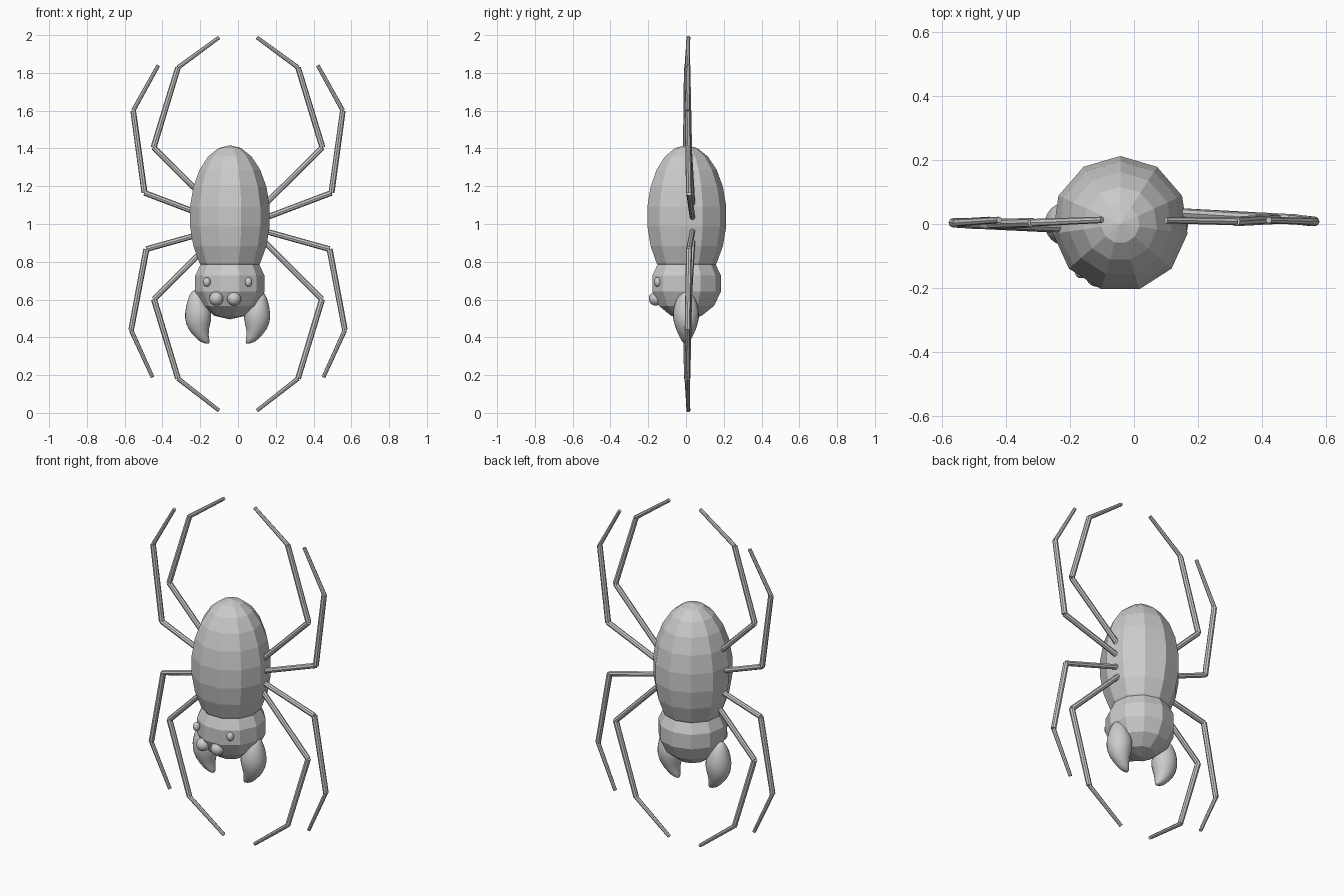
import bpy, bmesh, math
from mathutils import Vector, Matrix

if "Cube" in bpy.data.objects:
    bpy.data.objects.remove(bpy.data.objects["Cube"])

CX = -0.043  # body centre line


def make_object(name, bm, smooth=False):
    bmesh.ops.recalc_face_normals(bm, faces=bm.faces[:])
    for f in bm.faces:
        f.smooth = smooth
    mesh = bpy.data.meshes.new(name)
    bm.to_mesh(mesh)
    bm.free()
    ob = bpy.data.objects.new(name, mesh)
    bpy.context.collection.objects.link(ob)
    return ob


def ball(name, loc, size, seg, rings, smooth=False):
    bm = bmesh.new()
    bmesh.ops.create_uvsphere(bm, u_segments=seg, v_segments=rings, radius=1,
                              matrix=Matrix.Translation(loc) @ Matrix.Diagonal((*size, 1)))
    return make_object(name, bm, smooth)


def rod(bm, a, b, r1, r2):
    a, b = Vector(a), Vector(b)
    d = b - a
    m = Matrix.Translation((a + b) / 2) @ d.to_track_quat('Z', 'Y').to_matrix().to_4x4()
    bmesh.ops.create_cone(bm, cap_ends=True, segments=8, radius1=r1, radius2=r2,
                          depth=d.length, matrix=m)


# Faceted abdomen and head
ball("abdomen", (CX, 0, 1.04), (0.215, 0.215, 0.377), 11, 11)
ball("head", (CX, 0, 0.685), (0.19, 0.19, 0.19), 11, 7)

# Eyes: large inner pair, small outer pair
for side, label in ((-1, "left"), (1, "right")):
    ball(f"{label}_large_eye", (-0.068 + side * 0.047, -0.16, 0.605), (0.037,) * 3, 16, 10, True)
    ball(f"{label}_small_eye", (-0.055 + side * 0.11, -0.15, 0.693), (0.02, 0.02, 0.025), 16, 10, True)

# Legs: hip, knee, ankle, tip in (x, z), plus the depth of each joint
legs = {
    "upper_inner_leg": [(0.08, 1.042), (0.447, 1.405), (0.318, 1.828), (0.1, 1.988)],
    "upper_outer_leg": [(0.08, 1.008), (0.495, 1.165), (0.555, 1.6), (0.422, 1.84)],
    "lower_outer_leg": [(0.08, 0.98), (0.485, 0.867), (0.566, 0.438), (0.452, 0.188)],
    "lower_inner_leg": [(0.08, 0.965), (0.445, 0.602), (0.318, 0.182), (0.1, 0.012)],
}
radii = [(0.015, 0.015), (0.016, 0.015), (0.012, 0.01)]
for side, label, depth in ((-1, "left", (-0.02, 0.0, 0.004, 0.013)),
                           (1, "right", (0.038, 0.016, 0.008, 0.012))):
    for name, pts in legs.items():
        bm = bmesh.new()
        p = [(side * x, y, z) for (x, z), y in zip(pts, depth)]
        for i, (r1, r2) in enumerate(radii):
            rod(bm, p[i], p[i + 1], r1, r2)
        make_object(f"{label}_{name}", bm)

# Curved smooth fangs: x, z, half width, half depth of each section
sections = [(0.172, 0.652, 0.012, 0.012), (0.165, 0.62, 0.042, 0.045),
            (0.157, 0.56, 0.068, 0.07), (0.155, 0.5, 0.077, 0.075),
            (0.158, 0.44, 0.056, 0.054), (0.135, 0.395, 0.04, 0.033),
            (0.118, 0.366, 0.026, 0.014)]
for side, label in ((-1, "left"), (1, "right")):
    bm = bmesh.new()
    loops = []
    for k, (x, z, rx, ry) in enumerate(sections):
        tilt = 0.25 * max(0, k - 3) / 3   # tip sections slope toward the middle
        ring = []
        for i in range(12):
            a = i * math.tau / 12
            dx = rx * math.cos(a)
            ring.append(bm.verts.new((-0.055 + side * (x + dx), ry * math.sin(a), z + dx * tilt)))
        loops.append(ring)
    for lo, hi in zip(loops, loops[1:]):
        for i in range(12):
            j = (i + 1) % 12
            bm.faces.new((lo[i], lo[j], hi[j], hi[i]))
    bm.faces.new(loops[0])
    bm.faces.new(loops[-1])
    fang = make_object(f"{label}_fang", bm, True)
    sub = fang.modifiers.new("round", 'SUBSURF')
    sub.levels = sub.render_levels = 1
